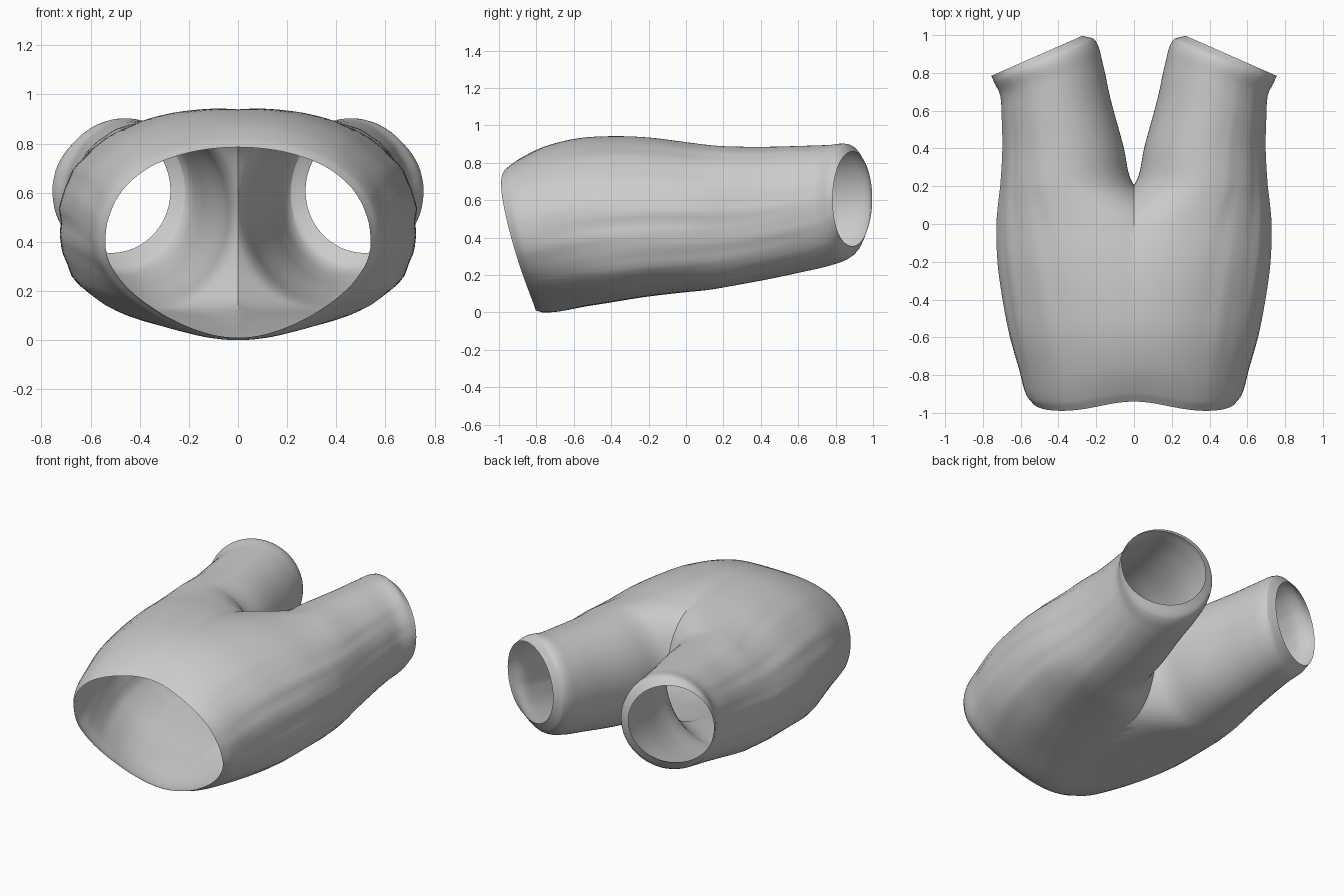
import bpy, bmesh, math

if "Cube" in bpy.data.objects:
    bpy.data.objects.remove(bpy.data.objects["Cube"])

# Half-garment stations: y, inner x, outer x, bottom z, top z
# (inner x below zero means the tube is cut open on the centre seam)
ST = [
    (-1.005, -0.54, 0.54, 0.01, 0.785),
    (-0.95, -0.575, 0.575, 0.00, 0.82),
    (-0.80, -0.60, 0.61, 0.005, 0.885),
    (-0.60, -0.59, 0.66, 0.03, 0.93),
    (-0.40, -0.55, 0.695, 0.055, 0.942),
    (-0.20, -0.46, 0.72, 0.085, 0.935),
    (0.00, -0.30, 0.725, 0.108, 0.91),
    (0.12, -0.12, 0.715, 0.12, 0.895),
    (0.21, 0.003, 0.705, 0.135, 0.888),
    (0.40, 0.055, 0.695, 0.17, 0.885),
    (0.60, 0.125, 0.70, 0.215, 0.89),
    (0.74, 0.165, 0.708, 0.25, 0.895),
    (0.84, 0.205, 0.738, 0.29, 0.90),
    (0.89, 0.275, 0.755, 0.355, 0.86),
]
N = 96      # points round each ring
STEP = 5    # rings between stations


def spline(i, t):
    """Smooth station values between row i and row i + 1."""
    p1, p2 = ST[i], ST[i + 1]
    p0, p3 = ST[max(i - 1, 0)], ST[min(i + 2, len(ST) - 1)]
    out = [p1[0] + (p2[0] - p1[0]) * t]
    h = p2[0] - p1[0]
    for k in range(1, 5):
        m1 = (p2[k] - p0[k]) / (p2[0] - p0[0]) * h
        m2 = (p3[k] - p1[k]) / (p3[0] - p1[0]) * h
        out.append((2*t**3 - 3*t**2 + 1) * p1[k] + (t**3 - 2*t**2 + t) * m1
                   + (3*t**2 - 2*t**3) * p2[k] + (t**3 - t**2) * m2)
    return out


def ring(y, xi, xo, zb, zt):
    """One cross-section, sheared to the waist and leg cuts."""
    cx, a, cz, h = (xi + xo) / 2, (xo - xi) / 2, (zb + zt) / 2, (zt - zb) / 2
    waist = min(1, max(0, (-0.3 - y) / 0.70)) ** 1.5
    leg = min(1, max(0, (y - 0.35) / 0.5)) ** 1.4
    thigh = min(1, max(0, y / 0.6))
    pts = []
    for j in range(N):
        th = 2 * math.pi * j / N
        c, s = math.cos(th), math.sin(th)
        # soft lengthwise cloth folds, strongest on the outer flank
        fold = 0.006 * max(0, c) * (math.sin(17 * th + 1.5 * y) + 0.6 * math.sin(29 * th - 2 * y))
        fold *= (1 - 0.8 * leg) * (1 - 0.85 * waist)
        r = 1 + fold
        # fuller lower flank along the body
        if c > 0 and s < 0:
            r += 0.105 * math.sin(2 * th) ** 2 * (1 - waist) * (1 - 0.8 * thigh)
        # waist opening: squarer along the top, narrower along the bottom
        shape = 1 + waist * (0.13 * s * s if s > 0 else -0.24 * s * s)
        x = cx + a * r * c * shape
        z = cz + h * r * s
        u = max(0, min(1, (0.78 - z) / 0.78))
        dy = waist * (0.205 * u ** 1.5 + 0.065 * (1 - u) * math.exp(-(x / 0.27) ** 2))
        dy -= leg * 0.44 * (x - 0.515)
        pts.append((x, y + dy, z))
    return pts


# Loft the rings into one open tube
bm = bmesh.new()
rings = []
for i in range(len(ST) - 1):
    for k in range(STEP):
        rings.append(ring(*spline(i, k / STEP)))
rings.append(ring(*ST[-1]))
rows = [[bm.verts.new(p) for p in r] for r in rings]
for r0, r1 in zip(rows, rows[1:]):
    for j in range(N):
        n = (j + 1) % N
        bm.faces.new((r0[j], r1[j], r1[n], r0[n]))

# Cut on the centre seam and mirror the other half
bmesh.ops.bisect_plane(bm, geom=bm.verts[:] + bm.edges[:] + bm.faces[:], dist=1e-4,
                       plane_co=(0, 0, 0), plane_no=(1, 0, 0), clear_inner=True)
half = bm.verts[:] + bm.edges[:] + bm.faces[:]
bmesh.ops.mirror(bm, geom=half, axis='X', merge_dist=0.0005)
bmesh.ops.recalc_face_normals(bm, faces=bm.faces[:])

mesh = bpy.data.meshes.new("shorts")
bm.to_mesh(mesh)
bm.free()
shorts = bpy.data.objects.new("shorts", mesh)
bpy.context.collection.objects.link(shorts)
bpy.context.view_layer.objects.active = shorts
shorts.select_set(True)
bpy.ops.object.shade_smooth_by_angle(angle=math.radians(25))
